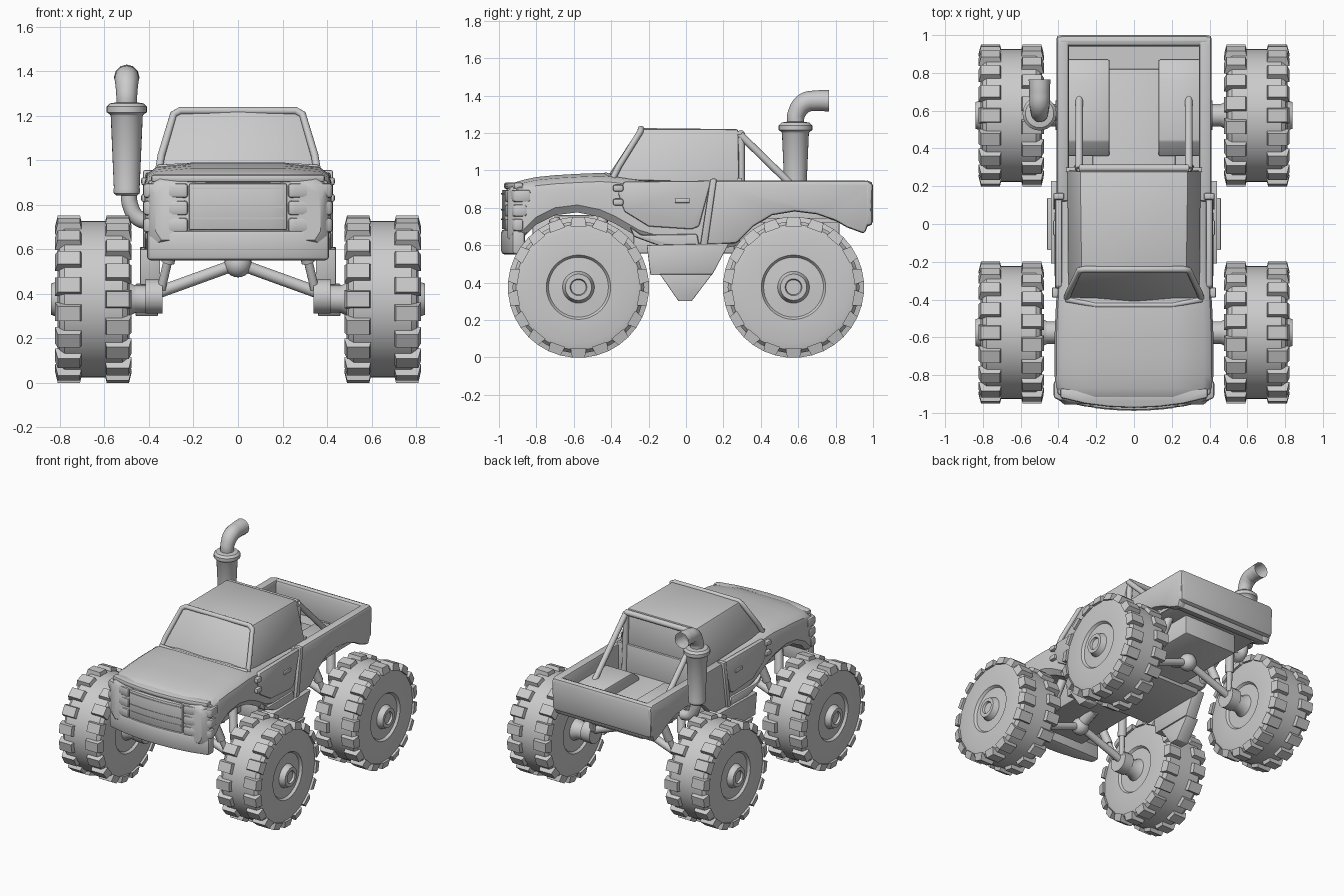
import bpy, bmesh, math
from math import pi, sin, cos
from mathutils import Matrix, Vector

if "Cube" in bpy.data.objects:
    bpy.data.objects.remove(bpy.data.objects["Cube"])


def finish(name, bm, bevel=0.0, seg=2, angle=35):
    bmesh.ops.recalc_face_normals(bm, faces=bm.faces[:])
    if bevel:
        edges = [e for e in bm.edges if e.is_manifold and e.calc_face_angle() > 0.5]
        bmesh.ops.bevel(bm, geom=edges, offset=bevel, segments=seg, profile=0.5,
                        affect='EDGES', clamp_overlap=True)
    me = bpy.data.meshes.new(name)
    bm.to_mesh(me)
    bm.free()
    ob = bpy.data.objects.new(name, me)
    bpy.context.collection.objects.link(ob)
    bpy.ops.object.select_all(action='DESELECT')
    ob.select_set(True)
    bpy.context.view_layer.objects.active = ob
    bpy.ops.object.shade_smooth_by_angle(angle=math.radians(angle))
    return ob


def loft(name, rings, bevel=0.0, closed=True):
    bm = bmesh.new()
    vs = [[bm.verts.new(p) for p in r] for r in rings]
    n = len(vs[0])
    for a, b in zip(vs, vs[1:]):
        for i in range(n):
            bm.faces.new((a[i], a[(i + 1) % n], b[(i + 1) % n], b[i]))
    if closed:
        bm.faces.new(vs[0])
        bm.faces.new(vs[-1])
    return finish(name, bm, bevel)


def prism(name, pts, axis, a, b, bevel=0.01):
    """Extrude (y,z) points along x, or (x,y) points along z."""
    put = (lambda p, t: (t, *p)) if axis == 'x' else (lambda p, t: (*p, t))
    return loft(name, [[put(p, t) for p in pts] for t in (a, b)], bevel)


def box(name, x0, x1, y0, y1, z0, z1, bevel=0.01):
    return prism(name, [(x0, y0), (x1, y0), (x1, y1), (x0, y1)], 'z', z0, z1, bevel)


def lathe_rings(profile, n, place):
    return [[place(h, r * cos(2 * pi * i / n), r * sin(2 * pi * i / n)) for i in range(n)]
            for h, r in profile]


def tube(name, pts, r, radii=None, smooth=False, caps=True):
    cu = bpy.data.curves.new(name, 'CURVE')
    cu.dimensions = '3D'
    cu.bevel_depth, cu.bevel_resolution, cu.use_fill_caps = r, 4, caps
    sp = cu.splines.new('BEZIER' if smooth else 'POLY')
    pl = sp.bezier_points if smooth else sp.points
    pl.add(len(pts) - 1)
    for i, (q, p) in enumerate(zip(pl, pts)):
        q.co = p if smooth else (*p, 1)
        q.radius = radii[i] if radii else 1
        if smooth:
            q.handle_left_type = q.handle_right_type = 'AUTO'
    ob = bpy.data.objects.new(name, cu)
    bpy.context.collection.objects.link(ob)
    return ob


# wheel: turned tyre and rim plus two staggered rows of lugs
AX, R = 0.575, 0.375
prof = [(.825, .002), (.825, .04), (.84, .045), (.84, .07), (.80, .085), (.795, .16), (.812, .172),
        (.812, .30), (.803, .335), (.78, .352), (.52, .352), (.497, .335), (.487, .30),
        (.487, .172), (.503, .16), (.50, .08), (.46, .06), (.41, .06)]
tyre = loft("wheel", lathe_rings(prof, 48, lambda h, u, v: (h, u, v)))
bm = bmesh.new()
bm.from_mesh(tyre.data)
for row in (0, 1):
    for i in range(18):
        box_verts = bmesh.ops.create_cube(bm, size=1)['verts']
        rot = Matrix.Rotation((i + row / 2) * 2 * pi / 18, 4, 'X')
        for v in box_verts:
            top = v.co.z > 0
            k = 0.8 if top else 1
            v.co = rot @ Vector(((.76, .54)[row] + v.co.x * .125 * k,
                                 v.co.y * .085 * k, .376 if top else .325))
bpy.data.objects.remove(tyre)
wheel = finish("wheel_front_right", bm)
wheel.location = (0, -AX, R)
for name, y, turn in (("wheel_front_left", -AX, pi), ("wheel_rear_right", AX, 0),
                      ("wheel_rear_left", AX, pi)):
    w = bpy.data.objects.new(name, wheel.data)
    w.location, w.rotation_euler = (0, y, R), (0, 0, turn)
    bpy.context.collection.objects.link(w)

# front body: hood, fenders and lower cab lofted along y (y, half width, bottom, top)
rings = []
for y, w, zb, zt in [(-.955, .37, .64, .905), (-.93, .40, .62, .935), (-.87, .417, .64, .953),
                     (-.80, .42, .71, .968), (-.70, .42, .76, .978), (-.58, .42, .775, .985),
                     (-.46, .415, .75, .99), (-.38, .41, .715, .985), (-.25, .405, .64, .965),
                     (-.08, .405, .59, .955), (.10, .405, .565, .95), (.29, .40, .60, .945)]:
    half = [(w * .93, zb), (w, zb + .04), (w, zt - .085), (w * .975, zt - .05),
            (w * .88, zt - .02), (w * .5, zt - .004)]
    rings.append([(x, y, z) for x, z in half] + [(-x, y, z) for x, z in reversed(half)])
loft("front_body", rings)

# cab: sloped windscreen, sides and roof
loft("cab", [[(-.35, -.40, .95), (0, -.43, .95), (.35, -.40, .95), (.355, .285, .93), (-.355, .285, .93)],
             [(-.28, -.235, 1.222), (0, -.25, 1.226), (.28, -.235, 1.222), (.287, .28, 1.22),
              (-.287, .28, 1.22)]], .012)
tube("windscreen_frame", [(-.355, -.39, .96), (-.345, -.36, 1.02), (-.29, -.245, 1.205), (-.26, -.24, 1.222),
                          (.26, -.24, 1.222), (.29, -.245, 1.205), (.345, -.36, 1.02), (.355, -.39, .96)], .017)
tube("wiper_cowl", [(-.36, -.40, .965), (-.2, -.43, .975), (.2, -.43, .975), (.36, -.40, .965)], .014)


# front end: curved bumper, grille and stacked lamps
def nose(x0, x1, back, push=0.0):
    xs = [x0 + (x1 - x0) * i / 6 for i in range(7)]
    arc = [(x, -.985 + .32 * x * x + 1.2 * x ** 6 - push) for x in xs]
    return arc + [(x1, back), (x0, back)]


prism("bumper", nose(-.41, .41, -.86, .003), 'z', .55, .685, .018)
prism("nose_core", nose(-.405, .405, -.85, -.025), 'z', .66, .91, .012)
prism("grille", nose(-.22, .22, -.9), 'z', .685, .895, .008)
for z in (.735, .785, .87):
    prism("grille_bar", nose(-.21, .21, -.9, .004), 'z', z, z + .008, 0)
prism("hood_lip", nose(-.39, .39, -.87, -.012), 'z', .90, .935, .012)
for s in (1, -1):
    for i, z in enumerate((.83, .752, .675)):
        prism("lamp_bar", nose(*sorted((s * .225, s * .425)), -.83 - .02 * i, .002), 'z', z, z + .066, .014)

# cargo bed: side walls, tailgate, floor and wheel humps
side = [(.12, .945), (.97, .945), (1.0, .925), (.99, .75), (.955, .66), (.86, .695), (.80, .73),
        (.70, .765), (.58, .78), (.46, .76), (.36, .70), (.27, .61), (.10, .60)]
box("tailgate", -.41, .41, .94, 1.0, .70, .945, .028)
loft("tail_underside", [[(s, .88, .70), (s, .98, .75), (s, .955, .665), (s, .88, .69)]
                        for s in (-.39, .39)], .01)
box("bed_floor", -.37, .37, .28, .95, .72, .745, 0)
box("cab_rear_wall", -.36, .36, .275, .30, .70, .96, .004)
for s in (1, -1):
    prism("bed_side", side, 'x', s * .345, s * .41, .016)
    prism("wheel_hump", [(.36, .72), (.36, .78), (.44, .84), (.76, .84), (.87, .78), (.87, .72)],
          'x', s * .13, s * .36, .008)

    # doors, hinges, handles and door pillars
    prism("door", [(-.365, .88), (-.33, .94), (.135, .945), (.07, .70), (.03, .685), (-.20, .70), (-.33, .78)],
          'x', s * .38, s * .417, .01)
    prism("door_pillar", [(.13, .955), (.165, .955), (.11, .565), (.07, .56)], 'x', s * .37, s * .427, .008)
    box("door_handle", *sorted((s * .41, s * .428)), -.06, .02, .825, .85, .006)
    for z in (.83, .905):
        box("door_hinge", *sorted((s * .40, s * .435)), -.39, -.335, z - .018, z + .018, .01)
    prism("rocker", [(-.30, .70), (-.24, .655), (.06, .66), (.08, .555), (-.10, .58), (-.28, .645)],
          'x', s * .36, s * .42, .012)

    # side steps hanging below the doors
    prism("step_mount", [(-.21, .60), (-.19, .44), (.14, .44), (.23, .61)], 'x', s * .35, s * .44, .004)
    prism("step", [(-.14, .445), (-.04, .30), (.03, .30), (.14, .445)], 'x', s * .36, s * .46, .004)

    # rear cab bars
    tube("support_bar", [(s * .29, .29, 1.19), (s * .29, .73, .76)], .02)
    tube("upright_bar", [(s * .30, .295, .76), (s * .285, .295, 1.19)], .02)
tube("cross_bar", [(-.29, .295, 1.195), (.29, .295, 1.195)], .02)

# chassis and suspension
box("chassis", -.22, .22, -.82, .82, .58, .76, .01)
box("belly_pan", -.36, .36, -.28, .26, .555, .66, .01)
for y in (-AX, AX):
    bm = bmesh.new()
    bmesh.ops.create_uvsphere(bm, u_segments=20, v_segments=12, radius=.062,
                              matrix=Matrix.Translation((0, y, .535)))
    finish("differential_ball", bm)
    tube("differential_mount", [(0, y, .54), (0, y * .75, .60)], .04)
    for s in (1, -1):
        tube("axle_arm", [(0, y, .535), (s * .36, y, .405)], .027)
        tube("axle_knuckle", [(s * .34, y, .388), (s * .415, y, .388)], .078)
        tube("axle_stub", [(s * .41, y, .378), (s * .50, y, .378)], .06)
        for d in (-.13, .13):
            tube("shock", [(s * .345, y + d * .25, .42), (s * .27, y + d, .74)], .02)
            tube("shock_body", [(s * .315, y + d * .55, .54), (s * .27, y + d, .74)], .03)

# exhaust stack on the left
can = [(.84, .045), (.85, .058), (.865, .06), (.875, .058), (1.20, .072), (1.205, .075), (1.215, .09),
       (1.24, .09), (1.255, .075), (1.26, .045)]
loft("exhaust_can", lathe_rings(can, 28, lambda h, u, v: (-.5 + u, .585 + v, h)))
tube("exhaust_tip", [(-.5, .585, 1.24), (-.5, .59, 1.30), (-.5, .635, 1.36), (-.5, .70, 1.372),
                     (-.5, .765, 1.372)], .05, [.9, .95, 1.08, 1.1, 1.15], True, False)
tube("exhaust_feed", [(-.49, .585, .86), (-.485, .585, .80), (-.45, .585, .74), (-.38, .585, .72)],
     .036, None, True)
